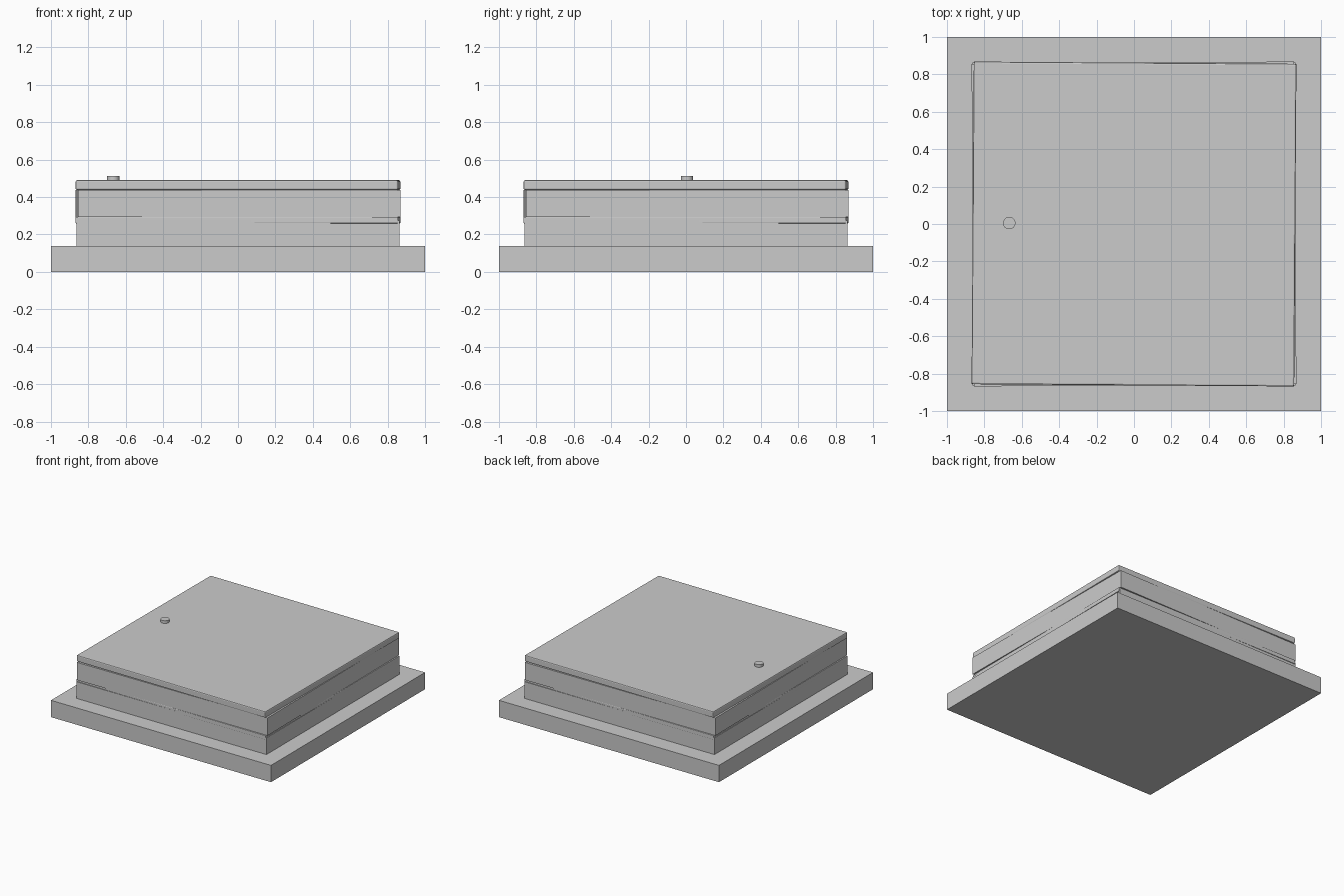
import bpy, math

if "Cube" in bpy.data.objects:
    bpy.data.objects.remove(bpy.data.objects["Cube"])


def slab(name, half, z0, z1, turn=0.0, bevel=0.0):
    """Square plate between two heights, turned slightly about z."""
    bpy.ops.mesh.primitive_cube_add(size=1, location=(0, 0, (z0 + z1) / 2),
                                    rotation=(0, 0, math.radians(turn)))
    ob = bpy.context.object
    ob.name = name
    ob.scale = (2 * half, 2 * half, z1 - z0)
    bpy.ops.object.transform_apply(location=False, rotation=False, scale=True)
    if bevel:
        mod = ob.modifiers.new("soft_edges", 'BEVEL')
        mod.width = bevel
        mod.segments = 2
    return ob


# Wide plinth
slab("base_plate", 1.0, 0.0, 0.138)

# Stack of slightly skewed plates
slab("lower_body", 0.863, 0.138, 0.275)
slab("lower_band", 0.8625, 0.26, 0.293, turn=-0.4, bevel=0.003)
slab("middle_body", 0.8625, 0.293, 0.438, turn=0.4)
slab("top_plate", 0.8625, 0.438, 0.49, turn=-0.4, bevel=0.008)

# Small round button on top
bpy.ops.mesh.primitive_cylinder_add(vertices=32, radius=0.033, depth=0.03,
                                    location=(-0.667, 0.005, 0.497))
bpy.context.object.name = "button"
bpy.ops.object.shade_smooth_by_angle(angle=math.radians(30))
